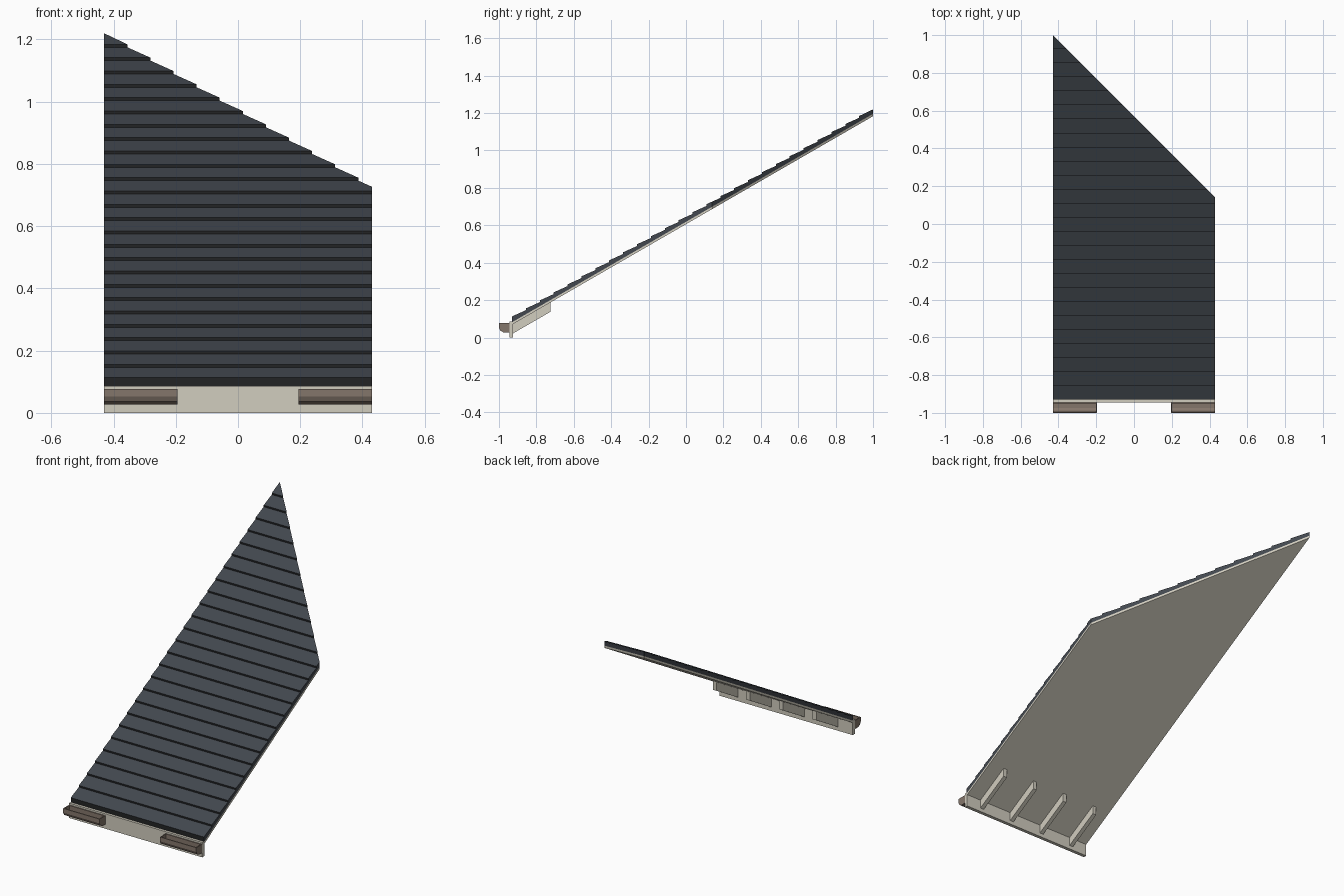
import bpy, bmesh, math
from mathutils import Vector

if "Cube" in bpy.data.objects:
    bpy.data.objects.remove(bpy.data.objects["Cube"])

SLOPE = math.tan(math.radians(30))
HALF_W = 0.43          # half width of the roof panel
EAVE_Y = -0.93         # lower edge of the roof
COURSES = 26
STEP = 1.93 / COURSES
BUTT = 0.0095          # exposed thickness of each shingle course


def material(name, rgb):
    m = bpy.data.materials.new(name)
    m.diffuse_color = (*rgb, 1)
    m.use_nodes = True
    m.node_tree.nodes["Principled BSDF"].inputs["Base Color"].default_value = m.diffuse_color
    return m


slate = material("slate", (0.055, 0.064, 0.077))
shadow = material("dark_edge", (0.016, 0.017, 0.018))
cream = material("cream_timber", (0.64, 0.61, 0.52))
brown = material("brown_gutter", (0.23, 0.18, 0.145))


def line_z(y, z_eave):
    """Height of a line parallel to the roof pitch."""
    return z_eave + SLOPE * (y - EAVE_Y)


def prism(name, profile, x0, x1, mats, hip_cut=False):
    """Extrude a (y, z) profile along x, optionally trimmed along the hip."""
    bm = bmesh.new()
    a = [bm.verts.new((x0, y, z)) for y, z in profile]
    b = [bm.verts.new((x1, y, z)) for y, z in profile]
    bm.faces.new(a)
    bm.faces.new(b[::-1])
    n = len(profile)
    for i in range(n):
        j = (i + 1) % n
        bm.faces.new((a[i], b[i], b[j], a[j]))
    if hip_cut:
        res = bmesh.ops.bisect_plane(
            bm, geom=bm.verts[:] + bm.edges[:] + bm.faces[:], dist=1e-6,
            plane_co=Vector((0, 0.57, 0)), plane_no=Vector((1, 1, 0)), clear_outer=True)
        edges = [e for e in res["geom_cut"] if isinstance(e, bmesh.types.BMEdge)]
        bmesh.ops.edgeloop_fill(bm, edges=edges)
    bmesh.ops.recalc_face_normals(bm, faces=bm.faces[:])
    # front-facing butts take the second colour when there is one
    if len(mats) > 1:
        for f in bm.faces:
            f.material_index = 1 if f.normal.y < -0.9 else 0
    mesh = bpy.data.meshes.new(name)
    bm.to_mesh(mesh)
    bm.free()
    for m in mats:
        mesh.materials.append(m)
    ob = bpy.data.objects.new(name, mesh)
    bpy.context.collection.objects.link(ob)
    return ob


# Stepped shingle layer
END_Y = EAVE_Y + STEP * COURSES + 0.02
teeth = []
for k in range(COURSES):
    y0 = EAVE_Y + k * STEP
    y1 = y0 + STEP if k < COURSES - 1 else END_Y
    teeth.append((y0, line_z(y0, 0.113)))
    teeth.append((y1, line_z(y1, 0.113 - BUTT)))
under = [(END_Y, line_z(END_Y, 0.082)), (EAVE_Y, 0.082)]
prism("shingle_courses", teeth + under, -HALF_W, HALF_W, [slate, shadow], True)

# Thin timber deck beneath the shingles
deck = [(EAVE_Y, 0.082), (END_Y, line_z(END_Y, 0.082)),
        (END_Y, line_z(END_Y, 0.069)), (EAVE_Y, 0.069)]
prism("roof_deck", deck, -HALF_W, HALF_W, [cream], True)

# Fascia board along the eave
prism("fascia", [(-0.945, 0), (-0.925, 0), (-0.925, 0.087), (-0.945, 0.087)],
      -HALF_W, HALF_W, [cream])

# Rafter tails under the deck
tail = [(-0.926, line_z(-0.926, 0.07)), (-0.725, line_z(-0.725, 0.07)),
        (-0.725, line_z(-0.725, 0.019)), (-0.926, line_z(-0.926, 0.019))]
for i in range(4):
    x = (i - 1.5) * HALF_W / 2
    prism(f"rafter_tail_{i + 1}", tail, x - 0.012, x + 0.012, [cream])

# Two short gutters: open trough with closed ends
outer = [(-0.945, 0.077), (-0.945, 0.027), (-0.975, 0.027),
         (-0.992, 0.036), (-1.0, 0.052), (-1.0, 0.077)]
inner = [(-0.994, 0.077), (-0.994, 0.053), (-0.988, 0.041),
         (-0.974, 0.033), (-0.951, 0.033), (-0.951, 0.077)]
for side, x0, x1 in (("left", -HALF_W, -0.195), ("right", 0.195, HALF_W)):
    prism(f"gutter_{side}", outer + inner, x0 + 0.005, x1 - 0.005, [brown])
    prism(f"gutter_cap_{side}_a", outer, x0, x0 + 0.005, [brown])
    prism(f"gutter_cap_{side}_b", outer, x1 - 0.005, x1, [brown])
